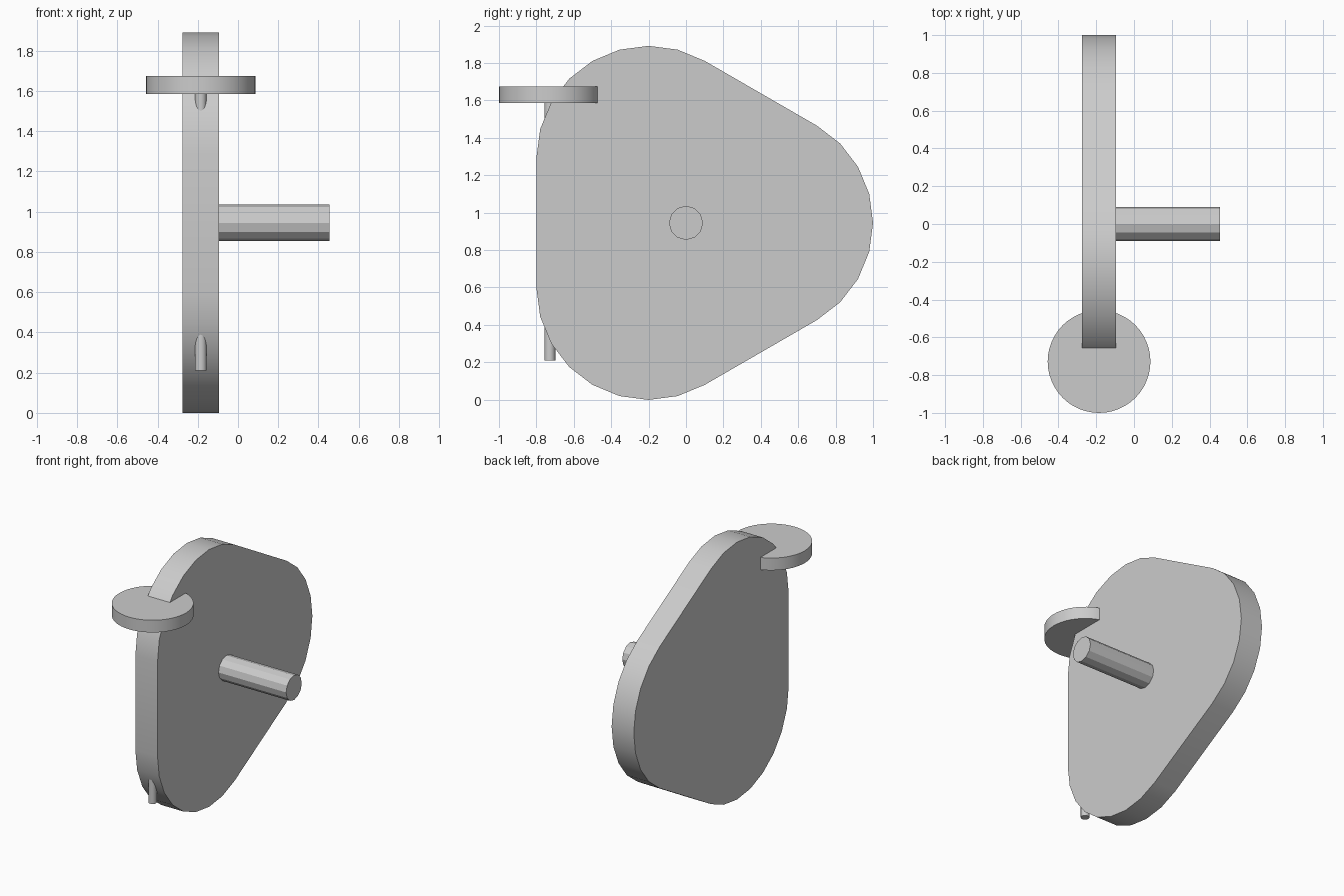
import bpy
import bmesh
from math import cos, sin, radians, pi
from mathutils import Matrix, Vector

cube = bpy.data.objects.get("Cube")
if cube:
    bpy.data.objects.remove(cube, do_unlink=True)

grey = bpy.data.materials.new("plain grey")
grey.use_nodes = True
colour = (0.6, 0.6, 0.6, 1)
grey.diffuse_color = colour
grey.node_tree.nodes["Principled BSDF"].inputs["Base Color"].default_value = colour

MID_Z = 0.945      # height of the cam's centre
PLATE_X = -0.185   # middle of the plate's thickness
THICK = 0.18


def finish(name, bm, angle):
    """Turn a bmesh into a shaded object."""
    bmesh.ops.recalc_face_normals(bm, faces=bm.faces)
    mesh = bpy.data.meshes.new(name)
    bm.to_mesh(mesh)
    bm.free()
    mesh.materials.append(grey)
    obj = bpy.data.objects.new(name, mesh)
    bpy.context.collection.objects.link(obj)
    bpy.ops.object.select_all(action='DESELECT')
    obj.select_set(True)
    bpy.context.view_layer.objects.active = obj
    bpy.ops.object.shade_smooth_by_angle(angle=radians(angle))
    return obj


def cylinder(name, centre, radius, depth, sides, angle, turn=Matrix()):
    bm = bmesh.new()
    bmesh.ops.create_cone(bm, cap_ends=True, segments=sides, radius1=radius,
                          radius2=radius, depth=depth,
                          matrix=Matrix.Translation(centre) @ turn)
    return finish(name, bm, angle)


# Cam plate: triangle with three wide rounded corners
bm = bmesh.new()
outline = []
reach, corner, steps = 0.4, 0.6, 8
for k in range(3):
    lobe = k * 2 * pi / 3
    for i in range(steps + 1):
        a = lobe + (2 * i / steps - 1) * pi / 3
        outline.append(bm.verts.new((PLATE_X - THICK / 2,
                                     reach * cos(lobe) + corner * cos(a),
                                     MID_Z + reach * sin(lobe) + corner * sin(a))))
face = bm.faces.new(outline)
side = bmesh.ops.extrude_face_region(bm, geom=[face], use_keep_orig=True)
bmesh.ops.translate(bm, vec=Vector((THICK, 0, 0)),
                    verts=[g for g in side["geom"] if isinstance(g, bmesh.types.BMVert)])
finish("cam_plate", bm, 30)

# Axle pointing sideways from the plate
cylinder("axle", (0.175, 0, MID_Z), 0.091, 0.56, 12, 20,
         Matrix.Rotation(pi / 2, 4, 'Y'))

# Follower disc and its thin rod running down through the plate's edge
cylinder("follower_disc", (PLATE_X, -0.728, 1.63), 0.272, 0.09, 48, 30)
cylinder("follower_rod", (PLATE_X, -0.728, 0.92), 0.029, 1.42, 16, 30)
